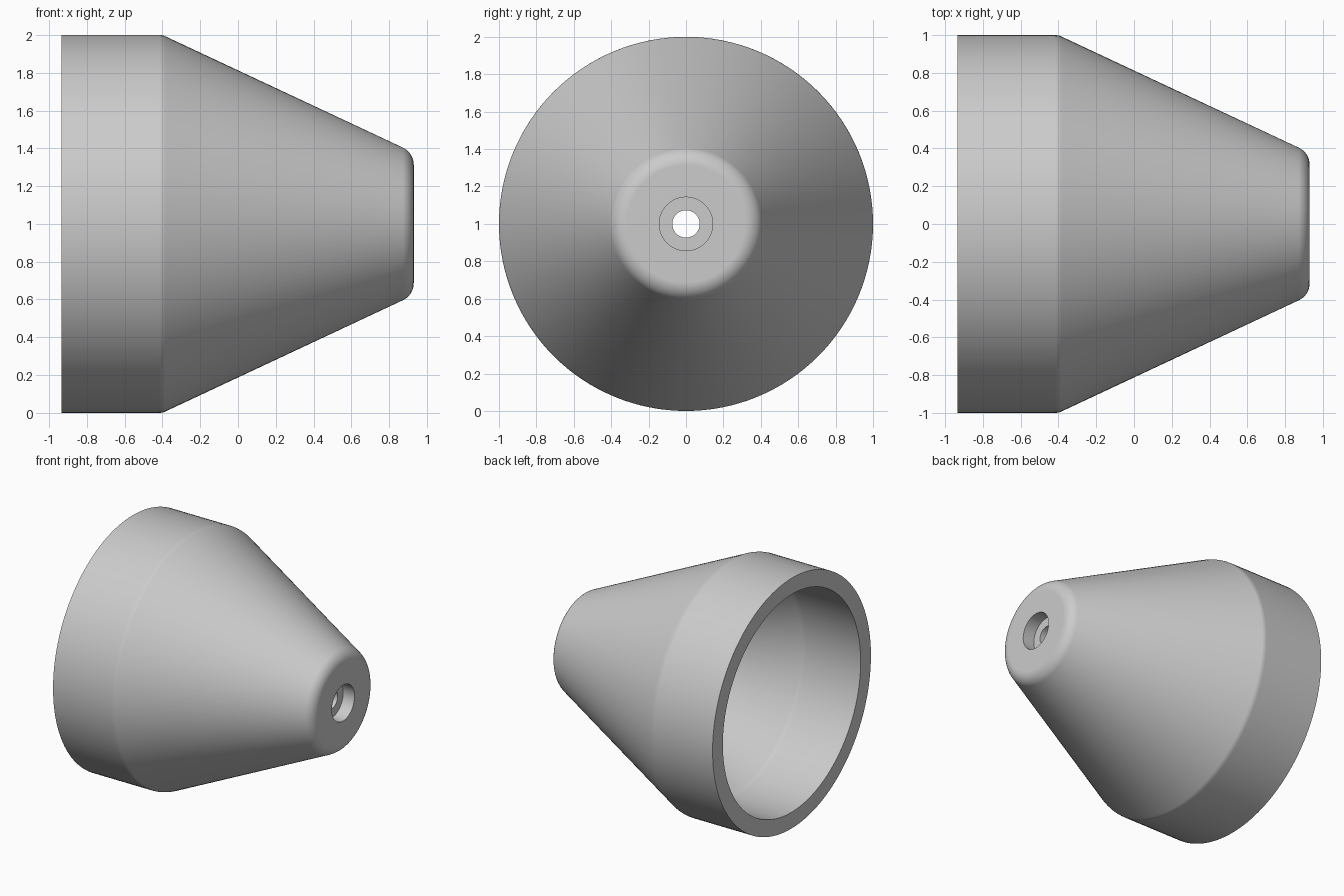
import bpy, bmesh, math
from mathutils import Vector, Matrix

if "Cube" in bpy.data.objects:
    bpy.data.objects.remove(bpy.data.objects["Cube"])

SEGMENTS = 128

# Plain grey material
grey = bpy.data.materials.new("plain grey")
grey.use_nodes = True
colour = (0.6, 0.6, 0.6, 1)
grey.diffuse_color = colour
grey.node_tree.nodes["Principled BSDF"].inputs["Base Color"].default_value = colour


def rounded(profile, steps=8):
    """Replace each corner that has a radius with an arc."""
    points = []
    for i, (x, r, radius) in enumerate(profile):
        corner = Vector((x, r))
        if not radius:
            points.append(corner)
            continue
        before = (Vector(profile[i - 1][:2]) - corner).normalized()
        after = (Vector(profile[(i + 1) % len(profile)][:2]) - corner).normalized()
        half = before.angle(after) / 2
        centre = corner + (before + after).normalized() * radius / math.sin(half)
        start = corner + before * radius / math.tan(half) - centre
        end = corner + after * radius / math.tan(half) - centre
        sweep = start.angle_signed(end)
        for k in range(steps + 1):
            # angle_signed is clockwise, so turn the other way
            points.append(centre + Matrix.Rotation(-sweep * k / steps, 2) @ start)
    return points


# Wall section: distance along the axis, distance from the axis, corner radius
section = [
    (-0.935, 1.0, 0), (-0.40, 1.0, 0.08), (0.93, 0.377, 0.1),   # outside
    (0.93, 0.143, 0), (0.83, 0.143, 0),                         # counterbore
    (0.83, 0.073, 0), (0.73, 0.073, 0),                         # through hole
    (0.73, 0.327, 0.04), (-0.43, 0.87, 0.08), (-0.935, 0.87, 0),  # inside
]

# Hollow cone, turned about the x axis
bm = bmesh.new()
verts = [bm.verts.new((p.x, 0, p.y)) for p in rounded(section)]
edges = [bm.edges.new((v, verts[(i + 1) % len(verts)])) for i, v in enumerate(verts)]
bmesh.ops.spin(bm, geom=verts + edges, cent=(0, 0, 0), axis=(1, 0, 0),
               angle=math.tau, steps=SEGMENTS, use_merge=True)
bmesh.ops.remove_doubles(bm, verts=bm.verts, dist=0.0001)
bmesh.ops.recalc_face_normals(bm, faces=bm.faces)
bmesh.ops.translate(bm, verts=bm.verts, vec=(0, 0, 1))
mesh = bpy.data.meshes.new("hollow_cone")
bm.to_mesh(mesh)
bm.free()
mesh.materials.append(grey)
cone = bpy.data.objects.new("hollow_cone", mesh)
bpy.context.collection.objects.link(cone)

# Smooth walls with crisp rims
bpy.ops.object.select_all(action="DESELECT")
cone.select_set(True)
bpy.context.view_layer.objects.active = cone
bpy.ops.object.shade_smooth_by_angle(angle=math.radians(30))
weighted = cone.modifiers.new("even shading", "WEIGHTED_NORMAL")
weighted.keep_sharp = True
